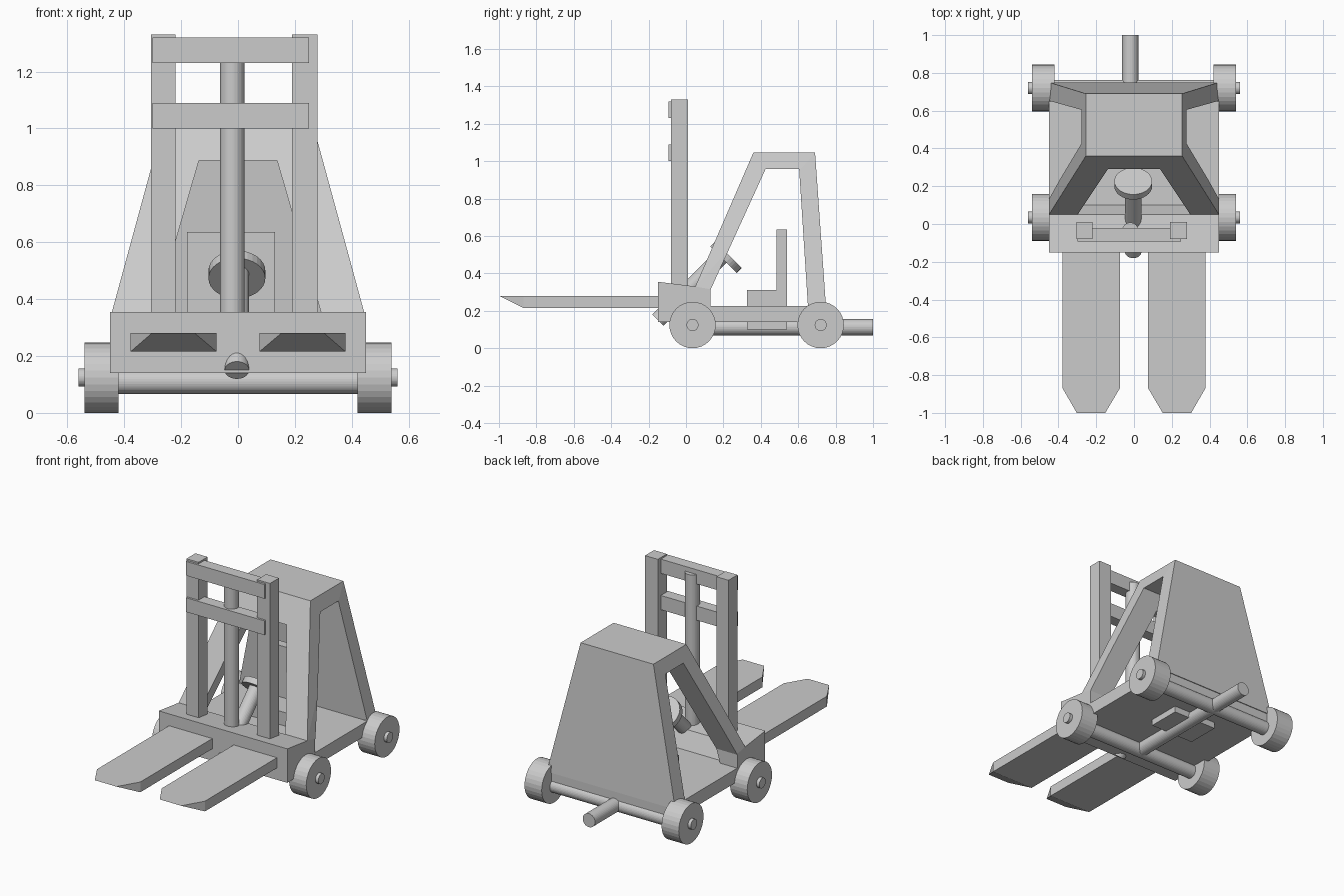
import bpy, bmesh
from math import radians
from mathutils import Vector

if "Cube" in bpy.data.objects:
    bpy.data.objects.remove(bpy.data.objects["Cube"])


def finish(name, bm):
    bmesh.ops.recalc_face_normals(bm, faces=bm.faces)
    mesh = bpy.data.meshes.new(name)
    bm.to_mesh(mesh)
    bm.free()
    ob = bpy.data.objects.new(name, mesh)
    bpy.context.collection.objects.link(ob)
    return ob


def hull(name, points):
    bm = bmesh.new()
    for p in points:
        bm.verts.new(p)
    bmesh.ops.convex_hull(bm, input=bm.verts)
    bmesh.ops.dissolve_limit(bm, angle_limit=radians(0.5), verts=bm.verts, edges=bm.edges)
    return finish(name, bm)


def box(name, x, y, z):
    return hull(name, [(a, b, c) for a in x for b in y for c in z])


def prism(name, profile, lo, hi, place):
    """Extrude a 2D outline between lo and hi; place maps (u, v, depth) to xyz."""
    bm = bmesh.new()
    a = [bm.verts.new(place(u, v, lo)) for u, v in profile]
    b = [bm.verts.new(place(u, v, hi)) for u, v in profile]
    bm.faces.new(a)
    bm.faces.new(b[::-1])
    n = len(a)
    for i in range(n):
        j = (i + 1) % n
        bm.faces.new((a[i], b[i], b[j], a[j]))
    return finish(name, bm)


def side_prism(name, profile, x0, x1):
    return prism(name, profile, x0, x1, lambda u, v, d: (d, u, v))


def rod(name, start, end, radius, sides=32):
    start, end = Vector(start), Vector(end)
    bm = bmesh.new()
    bmesh.ops.create_cone(bm, cap_ends=True, segments=sides, radius1=radius,
                          radius2=radius, depth=(end - start).length)
    ob = finish(name, bm)
    ob.location = (start + end) / 2
    ob.rotation_euler = (end - start).to_track_quat('Z', 'Y').to_euler()
    return ob


# chassis floor and front carriage block
box("chassis", (-.45, .45), (.05, .745), (.14, .225))
side_prism("carriage", [(-.15, .14), (-.15, .355), (.05, .33), (.10, .225), (.10, .14)], -.45, .45)

# tapered cab shell, opened on the sides and at the front
outer = []
for s in (-1, 1):
    outer += [(s * .45, .05, .2), (s * .45, .05, .33), (s * .45, .75, .2),
              (s * .255, .36, 1.045), (s * .255, .69, 1.045)]
cab = hull("cab", outer)
side_cut = side_prism("side_opening", [(.13, .1), (.13, .31), (.425, .957), (.605, .957), (.66, .1)], -.7, .7)
front_cut = prism("front_opening", [(-.365, .1), (.365, .1), (.137, .888), (-.137, .888)],
                  -.3, .6, lambda u, v, d: (u, d, v))
bpy.context.view_layer.objects.active = cab
for cutter in (side_cut, front_cut):
    mod = cab.modifiers.new("opening", 'BOOLEAN')
    mod.operation = 'DIFFERENCE'
    mod.solver = 'EXACT'
    mod.object = cutter
    bpy.ops.object.modifier_apply(modifier=mod.name)
    bpy.data.objects.remove(cutter)

# mast posts, cross bars and lift cylinder
box("mast_post_left", (-.305, -.22), (-.08, .01), (.3, 1.33))
box("mast_post_right", (.19, .28), (-.08, .01), (.3, 1.33))
for name, z in (("lower", 1.0), ("upper", 1.23)):
    box("mast_bar_" + name, (-.30, .25), (-.093, -.02), (z, z + .09))
rod("lift_cylinder", (-.02, -.035, .3), (-.02, -.035, 1.29), .043)

# forks with bevelled, upswept tips
for name, s in (("left", -1), ("right", 1)):
    pts = [(s * x, y, z) for x in (.075, .378) for y in (-.87, -.1) for z in (.215, .28)]
    hull("fork_" + name, pts + [(s * .152, -1, .28), (s * .303, -1, .28)])

# wheels, hubs and axles
for name, y in (("front", .035), ("rear", .72)):
    rod(name + "_axle", (-.45, y, .11), (.45, y, .11), .043)
    for side, s in (("left", -1), ("right", 1)):
        rod(f"{name}_wheel_{side}", (s * .42, y, .124), (s * .54, y, .124), .124)
        rod(f"{name}_hub_{side}", (s * .5, y, .124), (s * .56, y, .124), .032)

# drive shaft running out of the back
rod("drive_shaft", (-.02, .035, .112), (-.02, 1, .112), .043)

# seat with backrest, base poking through the floor
side_prism("seat", [(.325, .10), (.54, .10), (.54, .635), (.485, .635), (.485, .31), (.325, .31)], -.18, .13)

# steering column and wheel
rod("steering_column", (-.004, -.15, .15), (-.004, .2, .5), .043)
rod("steering_wheel", (-.004, .2, .473), (-.004, .227, .5), .1)
